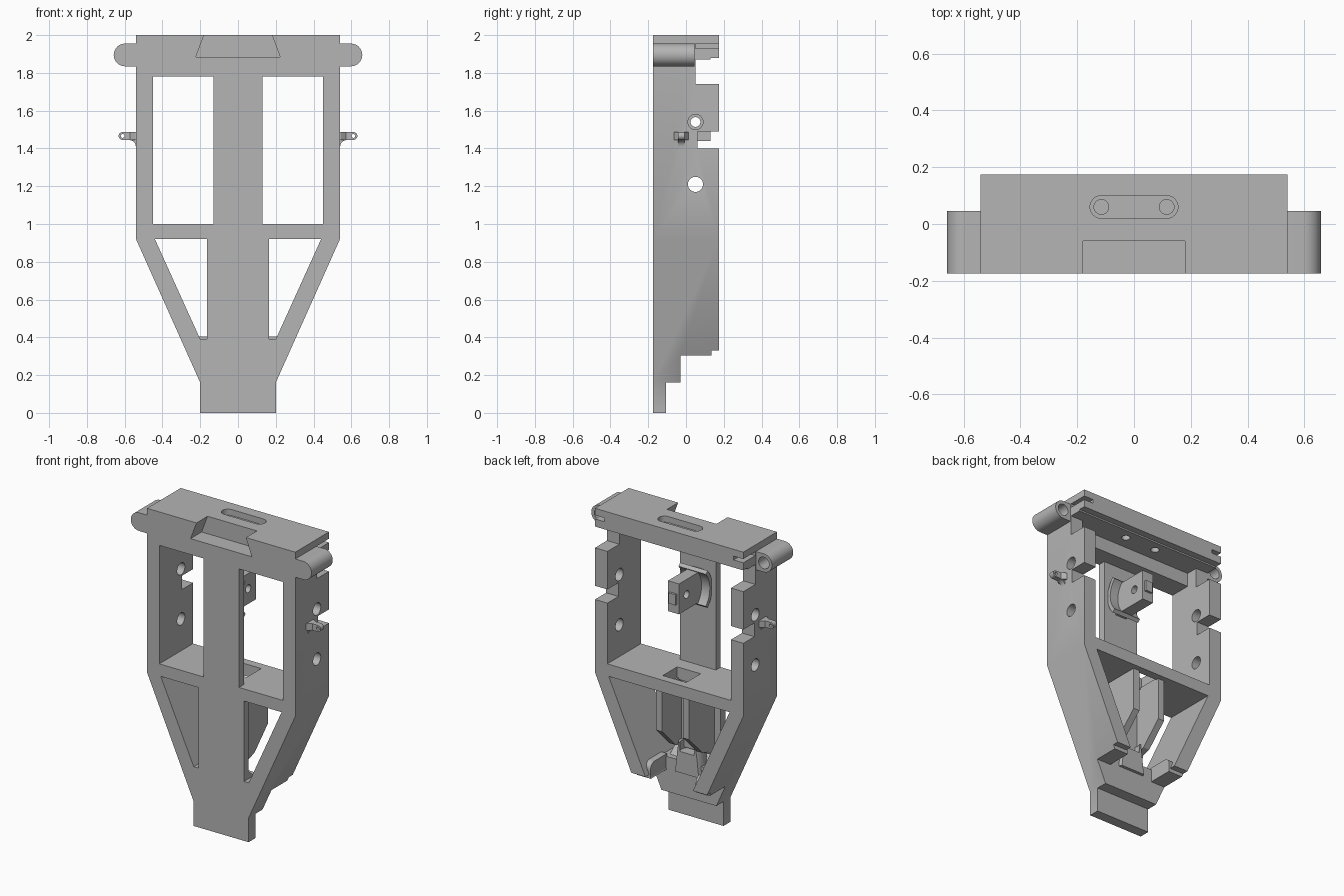
import bpy, bmesh, math
from mathutils import Vector

cube = bpy.data.objects.get("Cube")
if cube:
    bpy.data.objects.remove(cube, do_unlink=True)

grey = bpy.data.materials.new("plain grey")
grey.use_nodes = True
COLOR = (0.46, 0.46, 0.46, 1)
grey.diffuse_color = COLOR
grey.node_tree.nodes["Principled BSDF"].inputs["Base Color"].default_value = COLOR

FRONT, BACK, OUT = -0.175, 0.175, 0.4


def prism(name, pts, axis, a, b):
    """Extrude a 2D profile along an axis; x: (y,z), y: (x,z), z: (x,y)."""
    place = {"x": lambda p, t: (t, p[0], p[1]),
             "y": lambda p, t: (p[0], t, p[1]),
             "z": lambda p, t: (p[0], p[1], t)}[axis]
    bm = bmesh.new()
    low = [bm.verts.new(place(p, a)) for p in pts]
    high = [bm.verts.new(place(p, b)) for p in pts]
    bm.faces.new(low)
    bm.faces.new(high)
    n = len(pts)
    for i in range(n):
        bm.faces.new((low[i], low[(i + 1) % n], high[(i + 1) % n], high[i]))
    bmesh.ops.recalc_face_normals(bm, faces=bm.faces)
    mesh = bpy.data.meshes.new(name)
    bm.to_mesh(mesh)
    bm.free()
    mesh.materials.append(grey)
    ob = bpy.data.objects.new(name, mesh)
    bpy.context.collection.objects.link(ob)
    return ob


def box(name, x, y, z):
    return prism(name, [(x[0], y[0]), (x[1], y[0]), (x[1], y[1]), (x[0], y[1])], "z", *z)


def arc(cx, cy, r, start=0, end=360, n=32):
    full = end - start == 360
    steps = n if full else n + 1
    return [(cx + r * math.cos(math.radians(start + (end - start) * i / n)),
             cy + r * math.sin(math.radians(start + (end - start) * i / n)))
            for i in range(steps)]


def mirror_pts(pts):
    """Close a right-hand profile with its mirror image."""
    return pts + [(-x, z) for x, z in reversed(pts)]


def flip(pts, s):
    return [(s * x, z) for x, z in pts]


def side(s, a, b):
    return tuple(sorted((s * a, s * b)))


def select(ob):
    bpy.ops.object.select_all(action="DESELECT")
    ob.select_set(True)
    bpy.context.view_layer.objects.active = ob


def cut(ob, *cutters):
    select(ob)
    for c in cutters:
        c.hide_render = True
        mod = ob.modifiers.new("cut", "BOOLEAN")
        mod.operation, mod.solver, mod.object = "DIFFERENCE", "EXACT", c
        bpy.ops.object.modifier_apply(modifier=mod.name)
        bpy.data.objects.remove(c, do_unlink=True)


def smooth(ob):
    select(ob)
    bpy.ops.object.shade_smooth_by_angle(angle=math.radians(30))


# Frame blank from the front outline
frame = prism("frame", mirror_pts([(0.2, 0), (0.2, 0.16), (0.54, 0.92), (0.54, 2)]),
              "y", FRONT, BACK)

# Upper bay, front bar rebate and lower bay, all open to the back
cut(frame,
    box("upper_bay", (-0.45, 0.45), (-0.125, OUT), (1.0, 1.78)),
    box("bar_rebate", (-0.45, 0.45), (-0.03, OUT), (1.7, 1.87)),
    prism("lower_bay", mirror_pts([(0.2, 0.39), (0.44, 0.92)]), "y", -0.125, OUT),
    prism("lower_mouth", mirror_pts([(0.115, 0.2), (0.2, 0.39), (0.42, 0.876)]),
          "y", -0.03, OUT),
    box("shelf_hole", (-0.085, 0.085), (-0.03, 0.12), (0.8, 1.1)))

# Stepped foot and notches of the back edge
for y, z in ((-0.105, (-1, 0.16)), (-0.03, (-1, 0.305)), (0.135, (-1, 0.33)),
             (0.05, (1.74, 1.87)), (0.13, (1.8, 1.88)), (0.06, (1.40, 1.49))):
    cut(frame, box("back_step", (-1, 1), (y, OUT), z))

# Front windows and the rail grooves under the top
for s in (-1, 1):
    cut(frame,
        box("window", side(s, 0.13, 0.45), (-OUT, 0), (1.0, 1.78)),
        prism("lower_window", flip([(0.165, 0.39), (0.2, 0.39), (0.44, 0.92), (0.165, 0.92)], s),
              "y", -OUT, -0.1),
        box("rail_groove", side(s, 0.47, 0.7), (0.05, OUT), (1.93, 1.955)))

# Dovetail recess, pin holes and the slotted top with two screw holes
cut(frame,
    prism("dovetail", mirror_pts([(0.223, 1.885), (0.176, 2.01)]), "y", -OUT, -0.06),
    prism("upper_pin_hole", arc(0.05, 1.54, 0.04), "x", -1, 1),
    prism("lower_pin_hole", arc(0.05, 1.21, 0.04), "x", -1, 1),
    prism("slot", arc(0.115, 0.06, 0.04, -90, 90, 12) + arc(-0.115, 0.06, 0.04, 90, 270, 12),
          "z", 1.96, 2.1))
for s in (-1, 1):
    cut(frame, prism("screw_hole", arc(s * 0.115, 0.06, 0.026), "z", 1.7, 2.1))
smooth(frame)

for s, label in ((1, "left"), (-1, "right")):
    # Hinge barrel with a blind bore from the back
    ear = prism(label + "_hinge_barrel",
                flip([(0.53, 1.835)] + arc(0.598, 1.895, 0.06, -90, 90, 20) + [(0.53, 1.955)], s),
                "y", FRONT, 0.045)
    cut(ear, prism("bore", arc(s * 0.598, 1.895, 0.038), "y", -0.1, OUT))
    smooth(ear)

    # Small eyelet lug with a curved root
    lug = prism(label + "_eyelet",
                flip([(0.53, 1.42)] + arc(0.575, 1.41, 0.034, 180, 90, 6)
                     + arc(0.611, 1.466, 0.021, -90, 90, 12) + [(0.53, 1.487)], s),
                "y", -0.043, -0.007)
    cut(lug, prism("eyelet_hole", arc(s * 0.611, 1.466, 0.01, n=16), "y", -OUT, OUT))
    smooth(lug)
    prism(label + "_eyelet_root",
          flip([(0.53, -0.065), (0.545, -0.062), (0.575, -0.04),
                (0.575, -0.01), (0.545, 0.012), (0.53, 0.015)], s),
          "z", 1.444, 1.487)

    # Rounded catch at the foot of each sloping wall
    catch = prism(label + "_foot_catch",
                  [(-0.04, 0.305), (0.135, 0.305), (0.135, 0.36)]
                  + arc(0.09, 0.36, 0.045, 0, 90, 8) + [(-0.04, 0.405)],
                  "x", *side(s, 0.165, 0.235))
    smooth(catch)

    # Guide post with a slanted lower end
    prism(label + "_guide_post",
          [(-0.1, 0.93), (-0.1, 0.47), (0.0, 0.5), (0.14, 0.64), (0.14, 0.93)],
          "x", *side(s, 0.075, 0.12))

# Web joining the guide posts to the front spine
box("guide_web", (-0.12, 0.12), (-0.13, -0.06), (0.47, 0.93))

# Sloping floor and half funnel under the guide
prism("sloped_floor", [(-0.13, 0.30), (-0.03, 0.30), (-0.03, 0.36), (-0.13, 0.44)],
      "x", -0.165, 0.165)
bpy.ops.mesh.primitive_cone_add(vertices=32, radius1=0.10, radius2=0.08, depth=0.2,
                                location=(0, -0.06, 0.42))
funnel = bpy.context.object
funnel.name = "funnel"
funnel.data.materials.append(grey)
cut(funnel, prism("funnel_bore", arc(0, -0.04, 0.06), "z", 0.46, 0.7),
    box("funnel_front", (-1, 1), (-OUT, -0.13), (0, 1)),
    box("funnel_back", (-1, 1), (-0.01, OUT), (0, 1)))
smooth(funnel)

# Pivot block on the spine, with bore and rear nub
block = box("pivot_block", (-0.04, 0.04), (-0.13, 0.13), (1.44, 1.64))
cut(block, prism("pivot_bore", arc(0.05, 1.54, 0.026), "x", -1, 1))
smooth(block)
box("pivot_nub", (-0.025, 0.025), (0.125, 0.145), (1.5, 1.57))

# Curved saddle around the pivot block
saddle = prism("pivot_saddle", arc(0.05, 1.54, 0.18, 137, 223, 20)
               + arc(0.05, 1.54, 0.155, 223, 137, 20), "x", -0.1, 0.1)
smooth(saddle)
